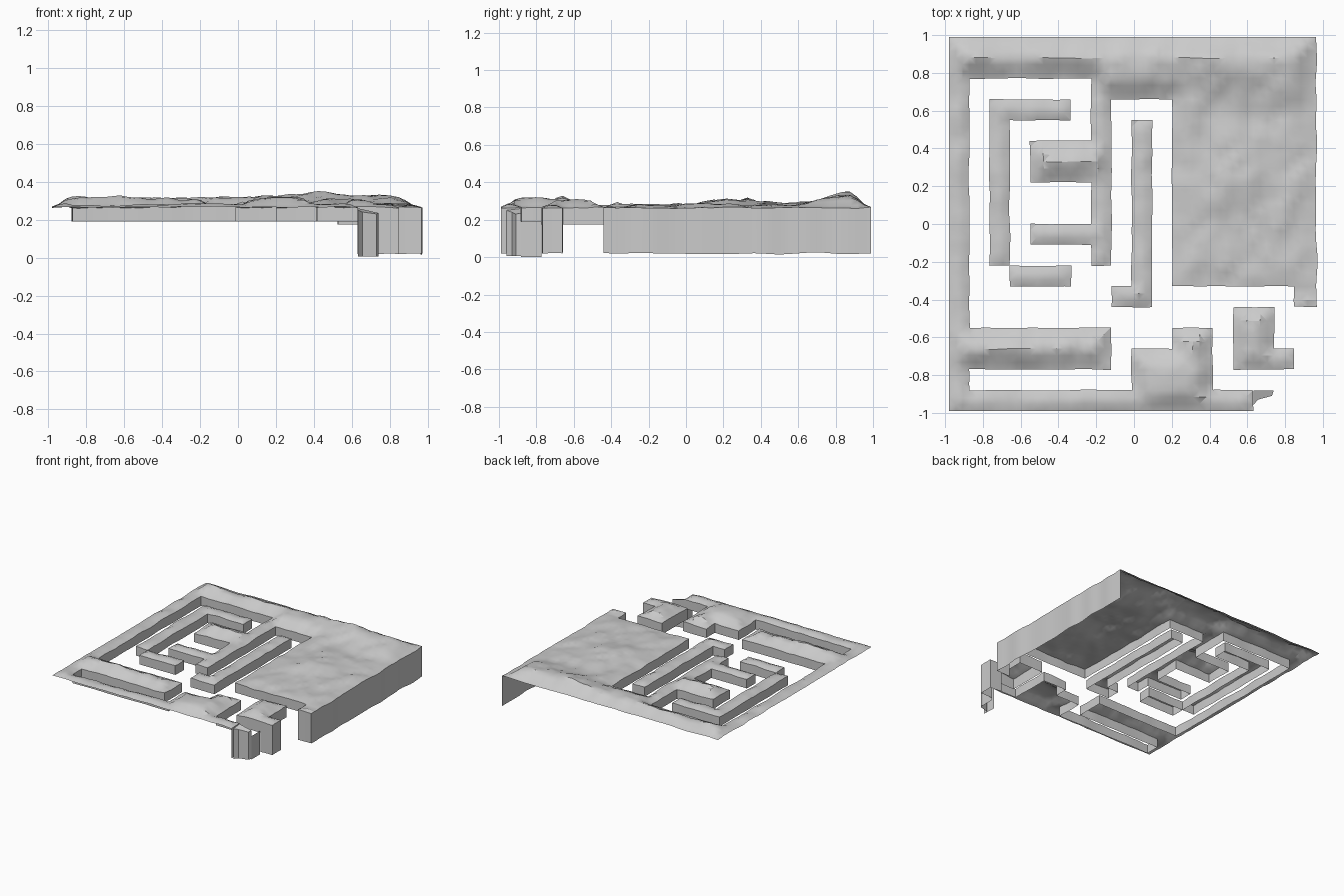
import bpy, bmesh, math
from mathutils import Vector, noise

if "Cube" in bpy.data.objects:
    bpy.data.objects.remove(bpy.data.objects["Cube"])

# Plan of the maze, top row = back (+y); '#' = rock
PLAN = [
    "##################",
    "##################",
    "#......###########",
    "#.####.#...#######",
    "#.#....#.#.#######",
    "#.#.####.#.#######",
    "#.#.####.#.#######",
    "#.#....#.#.#######",
    "#.#....#.#.#######",
    "#.#.####.#.#######",
    "#.#....#.#.#######",
    "#..###...#.#######",
    "#.......##.......#",
    "#.............##..",
    "########...##.##..",
    "########.####.###.",
    "#........####.....",
    "###############...",
]
N, SUB = 18, 3
X0, Y0, CX, CY = -0.98, 0.99, 0.1075, 0.11


def solid(c, r):
    return 0 <= c < N and 0 <= r < N and PLAN[r][c] == "#"


EMPTY = [(c, r) for r in range(-1, N + 1) for c in range(-1, N + 1) if not solid(c, r)]


def edge_distance(u, v):
    return min(math.hypot(max(c - u, 0, u - c - 1), max(r - v, 0, v - r - 1))
               for c, r in EMPTY) * 0.109


# Local swellings of the rock: x, y, radius, height
HUMPS = [(0.45, 0.87, 0.17, 0.026), (0.8, 0.84, 0.13, 0.012), (0.1, 0.87, 0.2, 0.008),
         (0.55, 0.24, 0.17, 0.035), (0.2, -0.75, 0.15, 0.006), (0.45, 0.48, 0.1, 0.01)]


def top_point(i, j):
    u, v = i / SUB, j / SUB
    x, y = X0 + u * CX, Y0 - v * CY
    d = edge_distance(u, v)
    t = min(d / 0.105, 1)
    s = t * t * (3 - 2 * t)
    n = noise.noise(Vector((x * 5, y * 5, 3.1))) * 0.6 + noise.noise(Vector((x * 12, y * 12, 7))) * 0.5
    amp = 0.048
    # the big block on the right is lower and flatter away from the back ridge
    if x > 0.2 and y > -0.4:
        amp = 0.012 + 0.036 * min(max((y - 0.6) / 0.2, 0), 1)
    z = 0.265 + amp * s + n * (0.012 + 0.014 * s)
    z += s * sum(h * math.exp(-((x - a) ** 2 + (y - b) ** 2) / w ** 2) for a, b, w, h in HUMPS)
    wob = noise.noise(Vector((x * 6, y * 6, 20))) * 0.014
    if i == N * SUB:
        x += 0.012 + wob
    elif 0 < i and 0 < j < N * SUB:
        x += wob * 0.5
        y += noise.noise(Vector((x * 6, y * 6, 40))) * 0.005
    return Vector((x, y, z))


cache = {}


def top(i, j):
    if (i, j) not in cache:
        cache[i, j] = top_point(i, j)
    return cache[i, j]


def make_object(name, polys):
    bm = bmesh.new()
    for p in polys:
        bm.faces.new([bm.verts.new(q) for q in p])
    bmesh.ops.remove_doubles(bm, verts=bm.verts, dist=0.0005)
    me = bpy.data.meshes.new(name)
    bm.to_mesh(me)
    bm.free()
    ob = bpy.data.objects.new(name, me)
    bpy.context.collection.objects.link(ob)
    bpy.context.view_layer.objects.active = ob
    ob.select_set(True)
    bpy.ops.object.shade_smooth_by_angle(angle=math.radians(30))
    ob.select_set(False)


def wall_strip(i, j, di, dj, base):
    quads = []
    for k in range(SUB):
        ends = [(i + di * k, j + dj * k), (i + di * (k + 1), j + dj * (k + 1))]
        a, b = (top(*e) for e in ends)
        low = []
        for p in (a, b):
            z = base
            if base < 0.1:
                z += 0.012 * noise.noise(Vector((p.x * 5, p.y * 5, 9)))
            low.append(Vector((p.x, p.y, z)))
        quads.append([a, low[0], low[1], b])
    return quads


# Edges that drop the full height to the lower ground outside the maze
TALL = {(17, 12, "f"), (16, 15, "f"), (16, 15, "r"), (16, 15, "b"), (14, 17, "r")}
TALL |= {(17, r, "r") for r in range(13)}

roof, inner, cliff = [], [], []
for r in range(N):
    for c in range(N):
        if not solid(c, r):
            continue
        i, j = c * SUB, r * SUB
        for a in range(i, i + SUB):
            for b in range(j, j + SUB):
                p = [top(a, b), top(a, b + 1), top(a + 1, b + 1), top(a + 1, b)]
                # alternate diagonals give the facetted rock look
                k = (a + b) % 2
                roof.append([p[k], p[k + 1], p[k + 2]])
                roof.append([p[k], p[k + 2], p[(k + 3) % 4]])
        sides = {"l": (-1, 0, i, j, 0, 1), "f": (0, 1, i, j + SUB, 1, 0),
                 "r": (1, 0, i + SUB, j + SUB, 0, -1), "b": (0, -1, i + SUB, j, -1, 0)}
        for key, (dc, dr, si, sj, di, dj) in sides.items():
            if solid(c + dc, r + dr):
                continue
            if (c, r, key) in TALL:
                cliff += wall_strip(si, sj, di, dj, 0.02)
            elif 0 <= c + dc < N and 0 <= r + dr < N:
                base = 0.175 if c >= 14 and 13 <= r <= 15 else 0.19
                inner += wall_strip(si, sj, di, dj, base)

make_object("rock_top", roof)
make_object("passage_walls", inner)
make_object("outer_cliff", cliff)

# Small broken ledge at the front right end of the front wall
path = [(0.632, -0.96), (0.655, -0.93), (0.73, -0.91), (0.74, -0.882), (0.632, -0.882)]
tops = [0.25, 0.24, 0.23, 0.235, 0.26]
upper = [Vector((x, y, z)) for (x, y), z in zip(path, tops)]
lower = [Vector((x, y, 0.19 if k == 4 else 0.005)) for k, (x, y) in enumerate(path)]
spur = [upper]
for k in range(3):
    spur.append([upper[k], lower[k], lower[k + 1], upper[k + 1]])
spur.append([upper[3], Vector((0.74, -0.882, 0.19)), lower[4], upper[4]])
make_object("corner_ledge", spur)

# Drop below the passage floor where the front passage leaves the maze
make_object("passage_drop", [[Vector((0.74, -0.882, 0.0)), Vector((0.74, -0.772, 0.0)),
                              Vector((0.74, -0.772, 0.19)), Vector((0.74, -0.882, 0.19))]])
